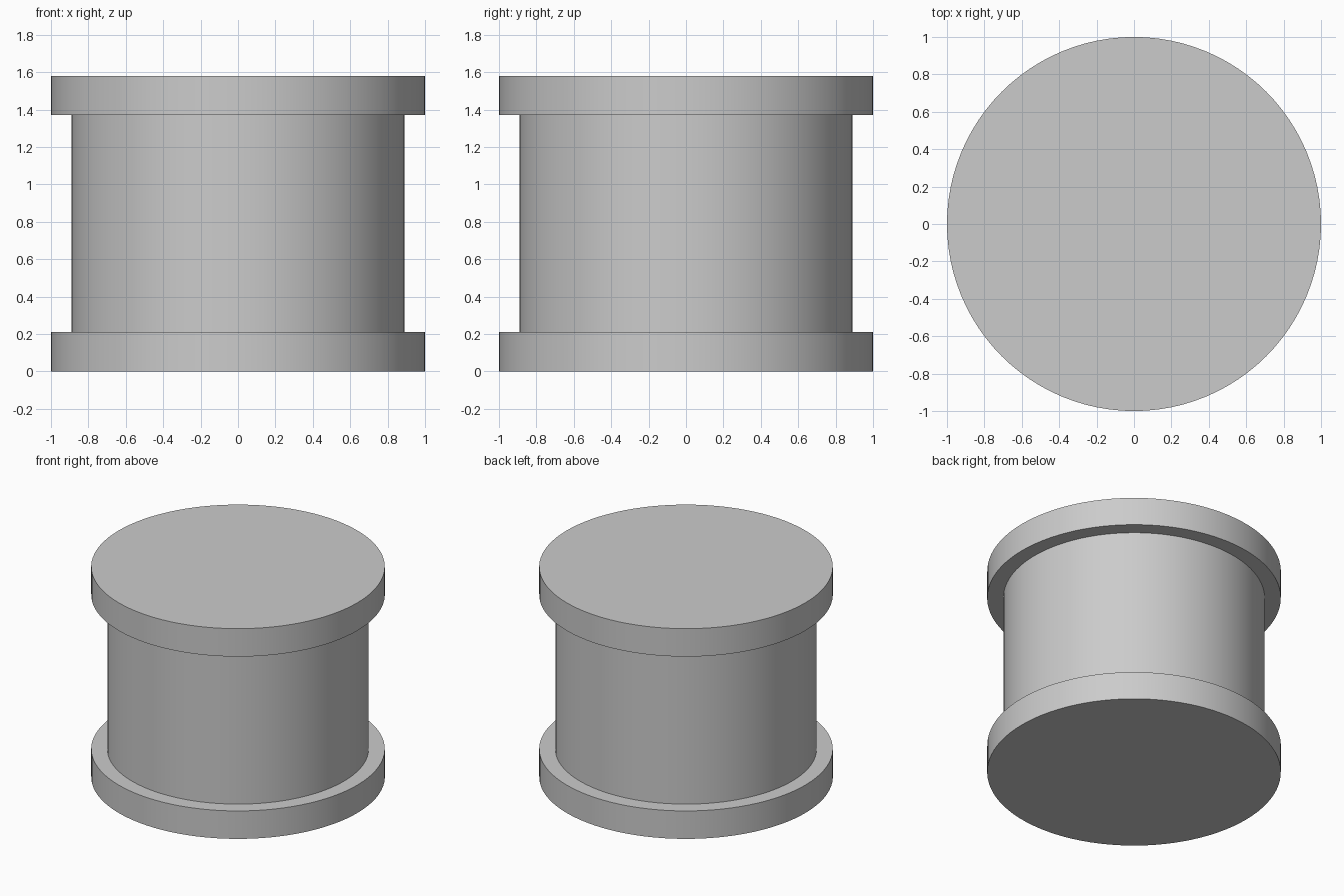
import bpy
import math

cube = bpy.data.objects.get("Cube")
if cube:
    bpy.data.objects.remove(cube, do_unlink=True)

HEIGHT = 1.58
FLANGE = 0.21

grey = bpy.data.materials.new("plain grey")
grey.use_nodes = True
colour = (0.6, 0.6, 0.6, 1)
grey.diffuse_color = colour
grey.node_tree.nodes["Principled BSDF"].inputs["Base Color"].default_value = colour


def disc(name, radius, bottom, top):
    """Closed upright cylinder between two heights."""
    bpy.ops.mesh.primitive_cylinder_add(
        vertices=96, radius=radius, depth=top - bottom,
        location=(0, 0, (top + bottom) / 2))
    part = bpy.context.object
    part.name = name
    part.data.materials.append(grey)
    bpy.ops.object.shade_smooth_by_angle(angle=math.radians(30))
    return part


# Spool: two wide flanges around a narrower drum
disc("bottom_flange", 1, 0, FLANGE)
disc("drum", 0.89, FLANGE, HEIGHT - FLANGE)
disc("top_flange", 1, HEIGHT - FLANGE, HEIGHT)
